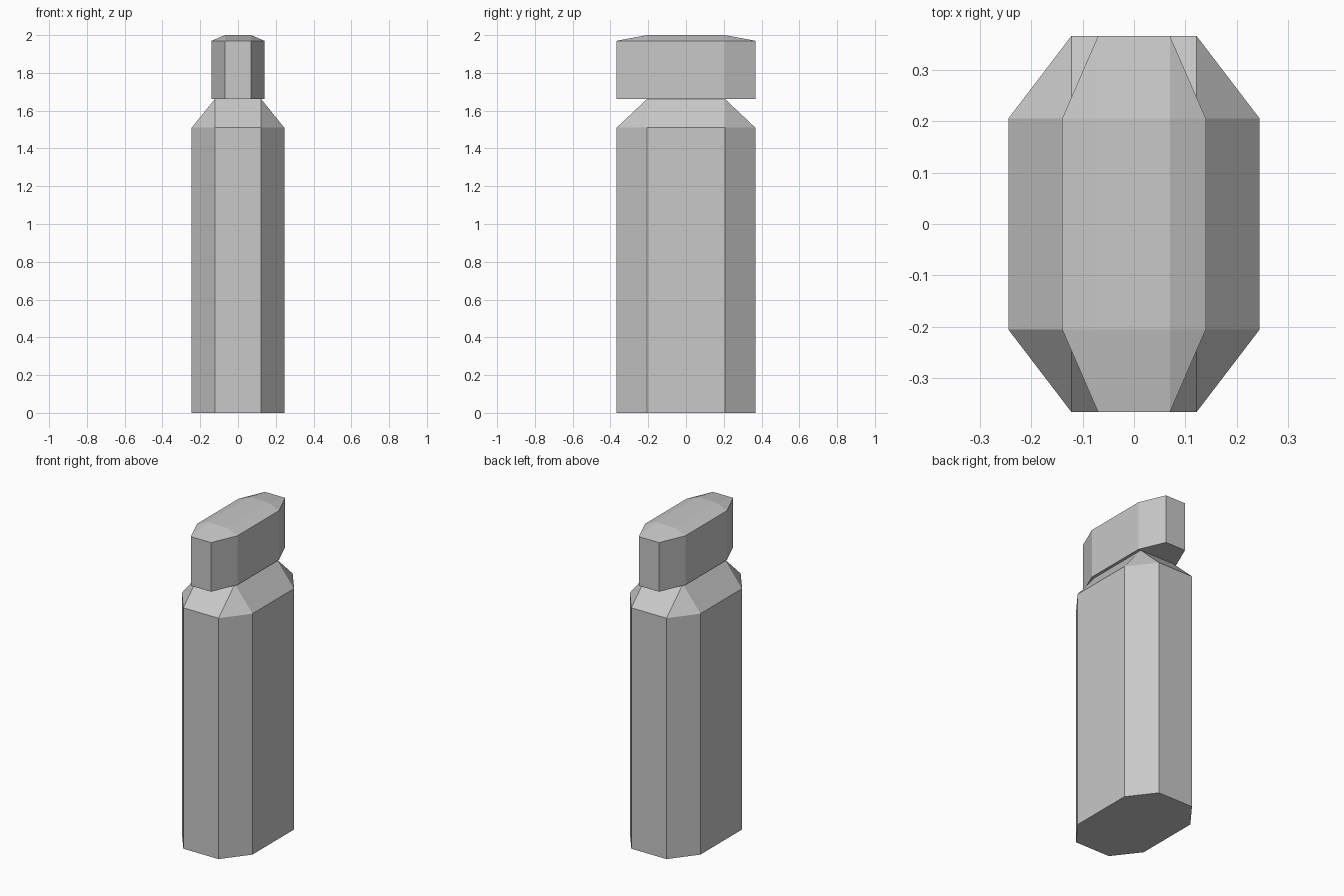
import bpy
import bmesh

cube = bpy.data.objects.get("Cube")
if cube:
    bpy.data.objects.remove(cube, do_unlink=True)

grey = bpy.data.materials.new("light_grey")
grey.use_nodes = True
colour = (0.58, 0.58, 0.58, 1)
grey.diffuse_color = colour
grey.node_tree.nodes["Principled BSDF"].inputs["Base Color"].default_value = colour

QUADRANTS = ((1, -1), (1, 1), (-1, 1), (-1, -1))


def capped_prism(name, half_x, half_y, inner_x, inner_y, bottom, rim, top):
    """Eight-sided prism whose sloped cap narrows to a rectangle."""
    bm = bmesh.new()

    def ring(z):
        verts = []
        for sx, sy in QUADRANTS:
            pair = [(sx * inner_x, sy * half_y), (sx * half_x, sy * inner_y)]
            if sx * sy > 0:
                pair.reverse()
            verts += [bm.verts.new((x, y, z)) for x, y in pair]
        return verts

    low, high = ring(bottom), ring(rim)
    crown = [bm.verts.new((sx * inner_x, sy * inner_y, top)) for sx, sy in QUADRANTS]
    count = len(low)
    bm.faces.new(low[::-1])
    bm.faces.new(crown)
    for i in range(count):
        j = (i + 1) % count
        bm.faces.new((low[i], low[j], high[j], high[i]))
    # Triangular corners alternate with sloped quads
    for i, peak in enumerate(crown):
        a, b = high[2 * i], high[2 * i + 1]
        bm.faces.new((a, b, peak))
        bm.faces.new((b, high[(2 * i + 2) % count], crown[(i + 1) % 4], peak))
    bmesh.ops.recalc_face_normals(bm, faces=bm.faces)

    mesh = bpy.data.meshes.new(name)
    bm.to_mesh(mesh)
    bm.free()
    mesh.materials.append(grey)
    obj = bpy.data.objects.new(name, mesh)
    bpy.context.scene.collection.objects.link(obj)
    return obj


# Tall pillar with its sloped shoulder
capped_prism("pillar_body", 0.245, 0.367, 0.122, 0.206, 0, 1.51, 1.662)
# Narrow head with a shallow bevelled top
capped_prism("pillar_head", 0.14, 0.367, 0.07, 0.206, 1.662, 1.97, 2)
